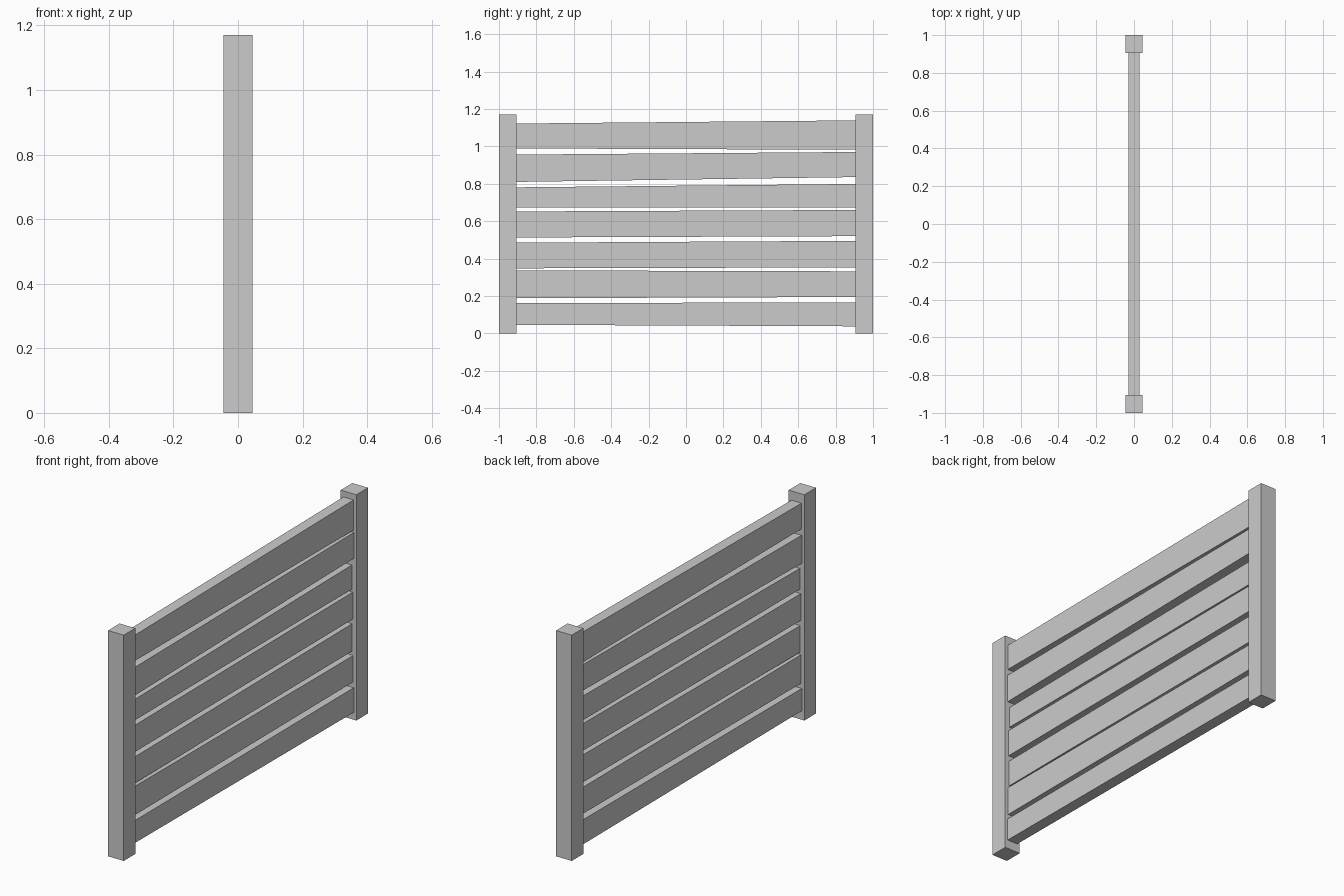
import bpy

if "Cube" in bpy.data.objects:
    bpy.data.objects.remove(bpy.data.objects["Cube"])

FACES = [(0, 3, 2, 1), (4, 5, 6, 7), (0, 1, 5, 4),
         (1, 2, 6, 5), (2, 3, 7, 6), (3, 0, 4, 7)]


def board(name, hx, y0, y1, left, right):
    """Box along y; left/right are (bottom, top) heights at each end."""
    verts = []
    for i in (0, 1):
        verts += [(-hx, y0, left[i]), (hx, y0, left[i]),
                  (hx, y1, right[i]), (-hx, y1, right[i])]
    mesh = bpy.data.meshes.new(name)
    mesh.from_pydata(verts, [], FACES)
    ob = bpy.data.objects.new(name, mesh)
    bpy.context.collection.objects.link(ob)
    return ob


# End posts
for side, y0, y1 in (("left", -1.0, -0.905), ("right", 0.905, 1.0)):
    board("post_" + side, 0.045, y0, y1, (0, 1.17), (0, 1.17))

# Slightly uneven planks, bottom to top: half thickness, left and right heights
planks = [
    (0.030, (0.046, 0.162), (0.038, 0.166)),
    (0.027, (0.188, 0.337), (0.195, 0.332)),
    (0.021, (0.348, 0.485), (0.353, 0.495)),
    (0.025, (0.513, 0.652), (0.520, 0.660)),
    (0.019, (0.673, 0.781), (0.673, 0.799)),
    (0.030, (0.810, 0.956), (0.836, 0.970)),
    (0.029, (0.989, 1.122), (0.982, 1.139)),
]
for i, (hx, left, right) in enumerate(planks, 1):
    board(f"plank_{i}", hx, -0.91, 0.91, left, right)
